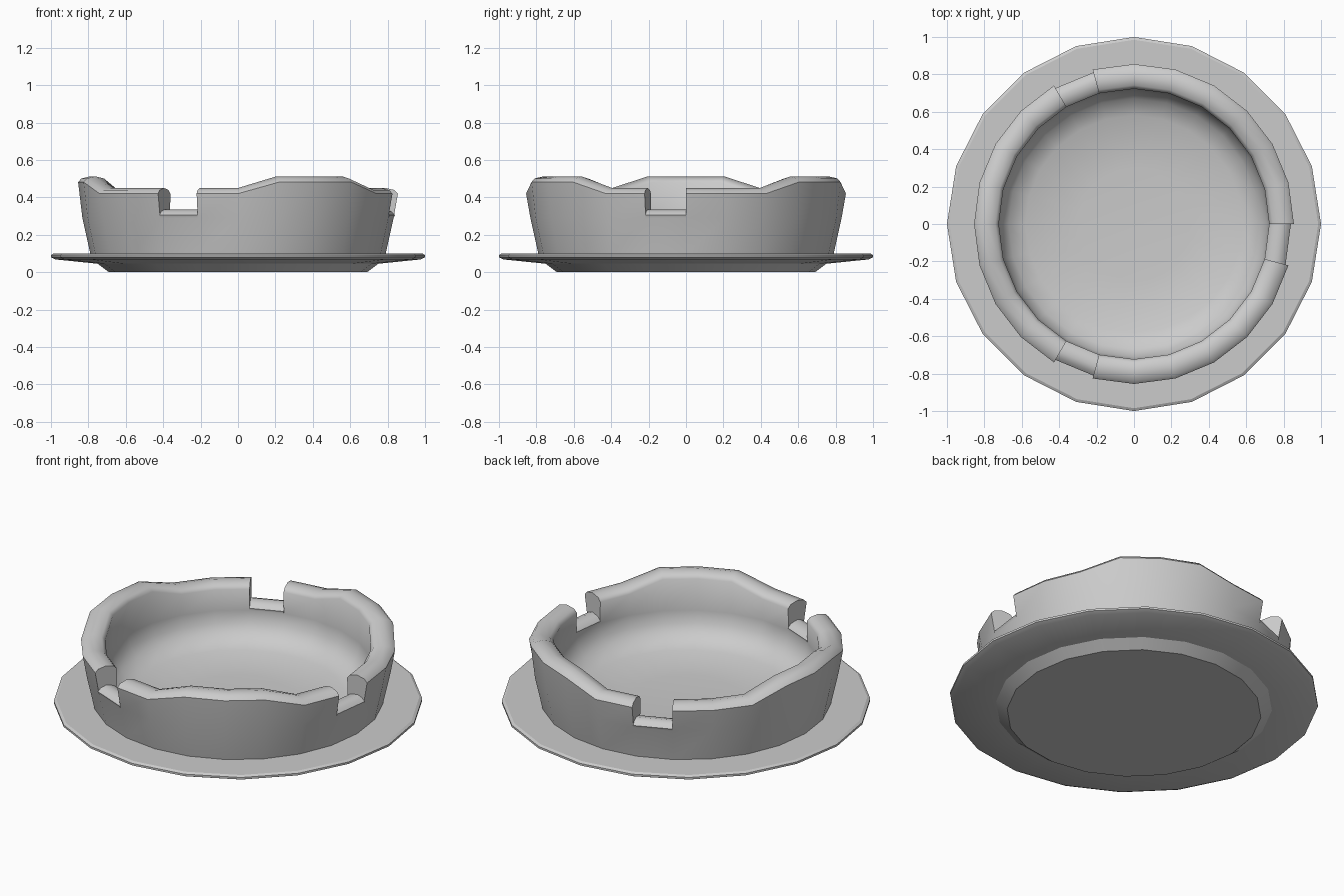
import bpy, bmesh, math

if "Cube" in bpy.data.objects:
    bpy.data.objects.remove(bpy.data.objects["Cube"])


def polar(r, z, deg):
    a = math.radians(deg)
    return (r * math.cos(a), r * math.sin(a), z)


def finish(bm, name, angle):
    bmesh.ops.remove_doubles(bm, verts=bm.verts, dist=1e-5)
    bmesh.ops.recalc_face_normals(bm, faces=bm.faces)
    mesh = bpy.data.meshes.new(name)
    bm.to_mesh(mesh)
    bm.free()
    obj = bpy.data.objects.new(name, mesh)
    bpy.context.collection.objects.link(obj)
    bpy.ops.object.select_all(action='DESELECT')
    obj.select_set(True)
    bpy.context.view_layer.objects.active = obj
    bpy.ops.object.shade_smooth_by_angle(angle=math.radians(angle))
    return obj


def strip(bm, pa, pb, a, b):
    """Skin one lathe segment between two matching profiles."""
    va = [bm.verts.new(polar(r, z, a)) for r, z in pa]
    vb = [bm.verts.new(polar(r, z, b)) for r, z in pb]
    for i in range(len(pa) - 1):
        quad = [va[i], vb[i], vb[i + 1], va[i + 1]]
        if pa[i][0] == 0:
            quad.remove(vb[i])
        if pa[i + 1][0] == 0:
            quad.remove(vb[i + 1])
        bm.faces.new(quad)


# Saucer: 20-sided flange with a stepped foot
saucer_profile = [(0, 0), (0.69, 0), (0.75, 0.045), (0.975, 0.068),
                  (1.0, 0.08), (1.0, 0.092), (0.985, 0.1), (0.77, 0.1)]
bm = bmesh.new()
for i in range(20):
    strip(bm, saucer_profile, saucer_profile, i * 18, i * 18 + 18)
finish(bm, "saucer", 28)

# Bowl: 24-sided wall with a wavy rounded rim and three notches
LOW, HIGH, NOTCH = 0.45, 0.512, 0.335
notches = (105, 240, 345)
raised = (45, 60, 75, 165, 180, 195, 285, 300, 315)
outer = [(0.79, 0.1), (0.832, 0.29)]
inner = [(0.727, 0.29), (0.712, 0.22), (0.67, 0.16), (0.58, 0.12),
         (0.3, 0.1), (0, 0.1)]


def rim(h):
    s = -0.016 if h == NOTCH else 0.0
    return [(0.855 + s, h - 0.03), (0.837 + s, h - 0.011), (0.79, h),
            (0.742, h - 0.011), (0.723, h - 0.032)]


def height(deg):
    return HIGH if deg % 360 in raised else LOW


bm = bmesh.new()
for a in range(0, 360, 15):
    b = a + 15
    ha, hb = (NOTCH, NOTCH) if a in notches else (height(a), height(b))
    strip(bm, outer + rim(ha) + inner, outer + rim(hb) + inner, a, b)

# Notch end walls
for n in notches:
    for deg in (n, n + 15):
        loop = [outer[-1]] + rim(height(deg)) + [inner[0]] + rim(NOTCH)[::-1]
        bm.faces.new([bm.verts.new(polar(r, z, deg)) for r, z in loop])
finish(bm, "bowl", 45)
